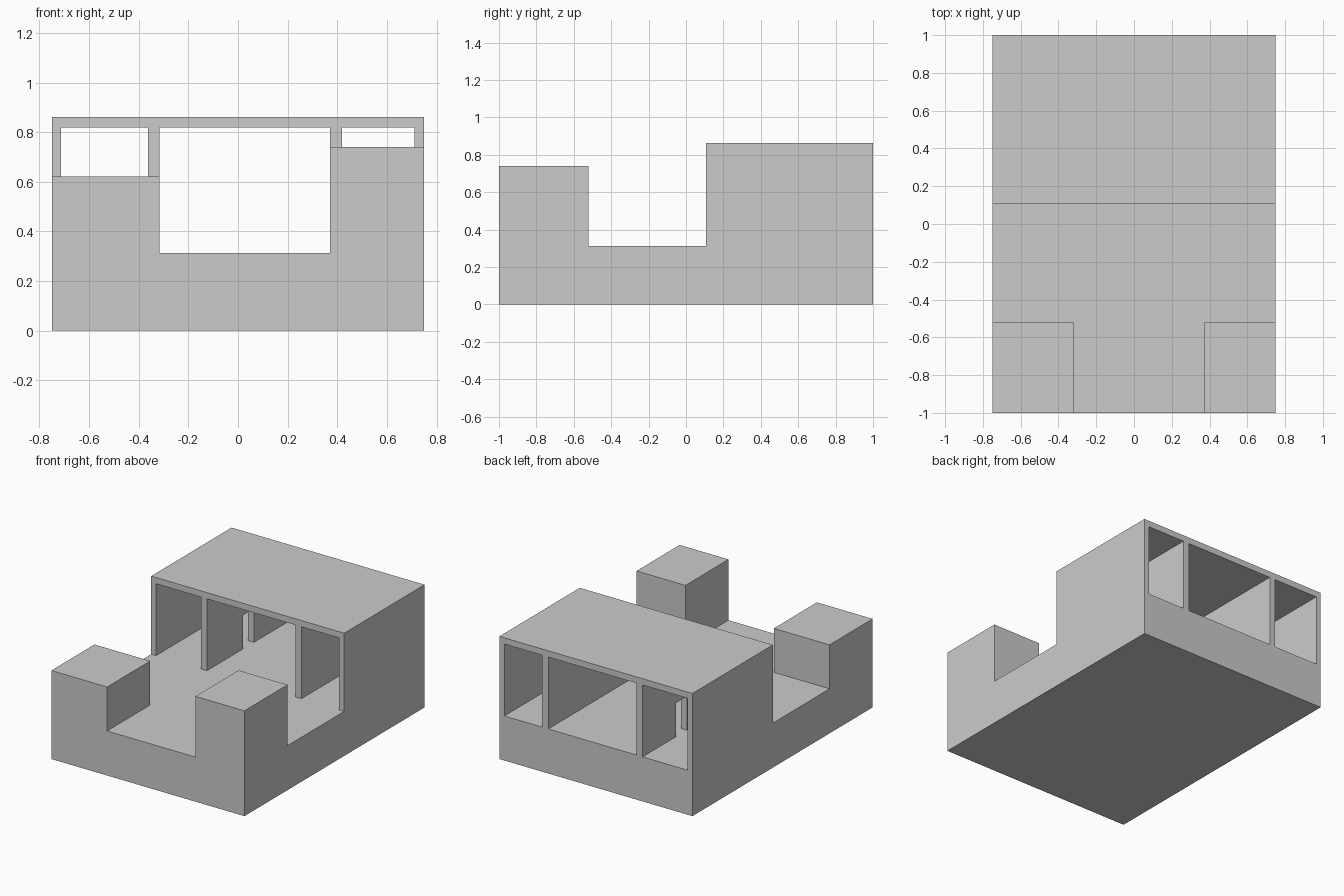
import bpy

if "Cube" in bpy.data.objects:
    bpy.data.objects.remove(bpy.data.objects["Cube"])

FLOOR, CEILING, TOP = 0.313, 0.818, 0.862
PORCH_Y, BLOCK_Y = 0.108, -0.522
LEFT_IN, RIGHT_IN = -0.317, 0.37


def box(name, x, y, z):
    """Axis-aligned box from (min, max) pairs."""
    bpy.ops.mesh.primitive_cube_add(size=1)
    ob = bpy.context.object
    ob.name = name
    for v in ob.data.vertices:
        v.co = [r[0] if c < 0 else r[1] for c, r in zip(v.co, (x, y, z))]
    return ob


def carve(target, name, x, y, z):
    """Cut a box out of the target and discard the cutter."""
    cutter = box(name, x, y, z)
    cutter.hide_render = True
    mod = target.modifiers.new(name, 'BOOLEAN')
    mod.operation = 'DIFFERENCE'
    mod.solver = 'EXACT'
    mod.object = cutter
    bpy.context.view_layer.objects.active = target
    bpy.ops.object.modifier_apply(modifier=name)
    bpy.data.objects.remove(cutter)


# Solid envelope that everything is carved from
building = box("building", (-0.75, 0.75), (-1, 1), (0, TOP))

# Open court between the front blocks and the roofed part
carve(building, "court", (-1, 1), (BLOCK_Y, PORCH_Y), (FLOOR, 1))

# Front entrance, and the lower tops of the two front blocks
carve(building, "entrance", (LEFT_IN, RIGHT_IN), (-1.5, -0.4), (FLOOR, 1))
carve(building, "left_block_top", (-1, -0.25), (-1.5, -0.4), (0.622, 1))
carve(building, "right_block_top", (0.3, 1), (-1.5, -0.4), (0.74, 1))

# Three rooms running through under the roof, leaving thin walls
for name, x in (("left_room", (-0.713, -0.363)),
                ("middle_room", (LEFT_IN, RIGHT_IN)),
                ("right_room", (0.418, 0.711))):
    carve(building, name, x, (0, 1.5), (FLOOR, CEILING))

# Doorway in the left partition
carve(building, "doorway", (-0.45, -0.25), (0.51, 0.63), (FLOOR, 0.55))
